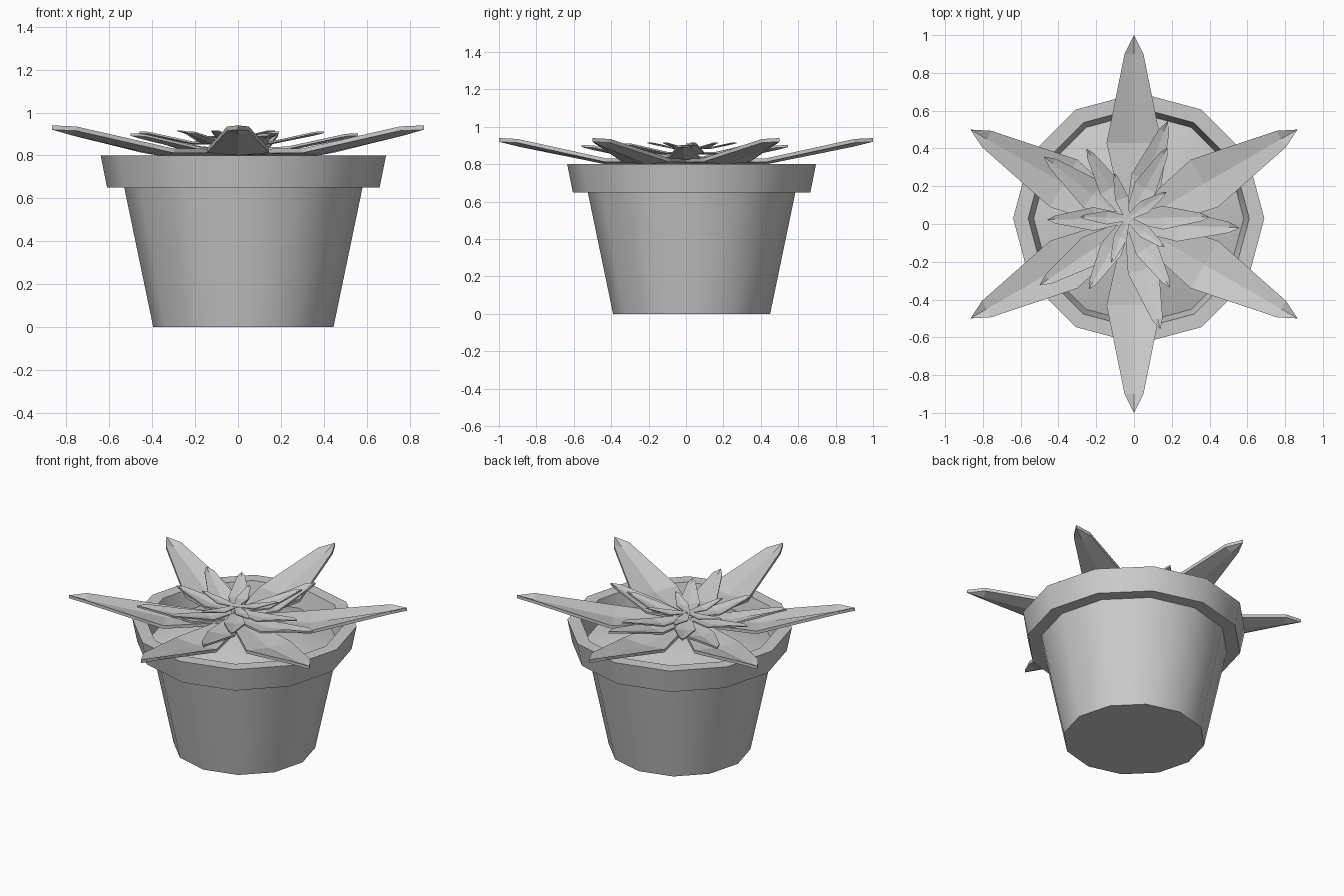
import bpy
import bmesh
from math import cos, sin, pi, radians
from mathutils import Matrix, Vector

if "Cube" in bpy.data.objects:
    bpy.data.objects.remove(bpy.data.objects["Cube"])

POT_CENTRE = (0.025, 0.03)
SIDES = 12


def add_object(name, bm, smooth_angle=None):
    bmesh.ops.recalc_face_normals(bm, faces=bm.faces)
    mesh = bpy.data.meshes.new(name)
    bm.to_mesh(mesh)
    bm.free()
    obj = bpy.data.objects.new(name, mesh)
    bpy.context.collection.objects.link(obj)
    if smooth_angle:
        bpy.ops.object.select_all(action='DESELECT')
        obj.select_set(True)
        bpy.context.view_layer.objects.active = obj
        bpy.ops.object.shade_smooth_by_angle(angle=radians(smooth_angle))
    return obj


def lathe(name, profile):
    """Turn a (radius, height) profile into a capped low-poly solid."""
    bm = bmesh.new()
    rings = []
    for r, z in profile:
        rings.append([bm.verts.new((POT_CENTRE[0] + r * cos(2 * pi * i / SIDES),
                                    POT_CENTRE[1] + r * sin(2 * pi * i / SIDES), z))
                      for i in range(SIDES)])
    for a, b in zip(rings, rings[1:]):
        for i in range(SIDES):
            j = (i + 1) % SIDES
            bm.faces.new((a[i], a[j], b[j], b[i]))
    bm.faces.new(rings[0])
    bm.faces.new(rings[-1])
    return add_object(name, bm, 40)


# Leaf stations: distance, half width, midrib height, edge height
LEAF = [(0.0, 0.05, 0.02, 0.03), (0.43, 0.145, 0.02, 0.032), (0.9, 0.05, 0.115, 0.135)]
TIP = (1.0, 0.0, 0.14)
THICK = 0.02


def add_leaf(bm, matrix):
    """One channelled, pointed leaf as a closed solid."""
    layers = []
    for drop in (0, THICK):
        rows = [[bm.verts.new(matrix @ Vector(p)) for p in
                 ((r, w, ze - drop), (r, 0, zc - drop), (r, -w, ze - drop))]
                for r, w, zc, ze in LEAF]
        tip = bm.verts.new(matrix @ Vector((TIP[0], 0, TIP[2] - drop)))
        for a, b in zip(rows, rows[1:]):
            for k in (0, 1):
                bm.faces.new((a[k], a[k + 1], b[k + 1], b[k]))
        for k in (0, 1):
            bm.faces.new((rows[-1][k], rows[-1][k + 1], tip))
        outline = ([row[0] for row in rows] + [tip]
                   + [row[2] for row in reversed(rows)] + [rows[0][1]])
        layers.append(outline)
    top, bottom = layers
    for i in range(len(top)):
        j = (i + 1) % len(top)
        bm.faces.new((top[i], top[j], bottom[j], bottom[i]))


def leaf_ring(name, count, length, start, centre, z):
    bm = bmesh.new()
    for i in range(count):
        add_leaf(bm, Matrix.Translation((*centre, z))
                 @ Matrix.Rotation(radians(start) + 2 * pi * i / count, 4, 'Z')
                 @ Matrix.Scale(length, 4))
    return add_object(name, bm)


# Pot with overhanging rim and hollow top
lathe("pot", [(0.42, 0), (0.555, 0.65), (0.635, 0.65), (0.665, 0.8),
              (0.585, 0.8), (0.555, 0.67)])

# Soil, slightly mounded
lathe("soil", [(0.556, 0.66), (0.556, 0.68), (0.36, 0.74), (0.12, 0.795)])

# Rosette of leaves, from the outer ring inwards
leaf_ring("outer_leaves", 6, 1.0, 30, (0, 0), 0.80)
leaf_ring("second_leaves", 5, 0.58, -2, (-0.02, 0.0), 0.822)
leaf_ring("third_leaves", 6, 0.43, 1, (-0.03, 0.03), 0.852)
leaf_ring("inner_leaves", 5, 0.25, 34, (-0.035, 0.03), 0.882)
